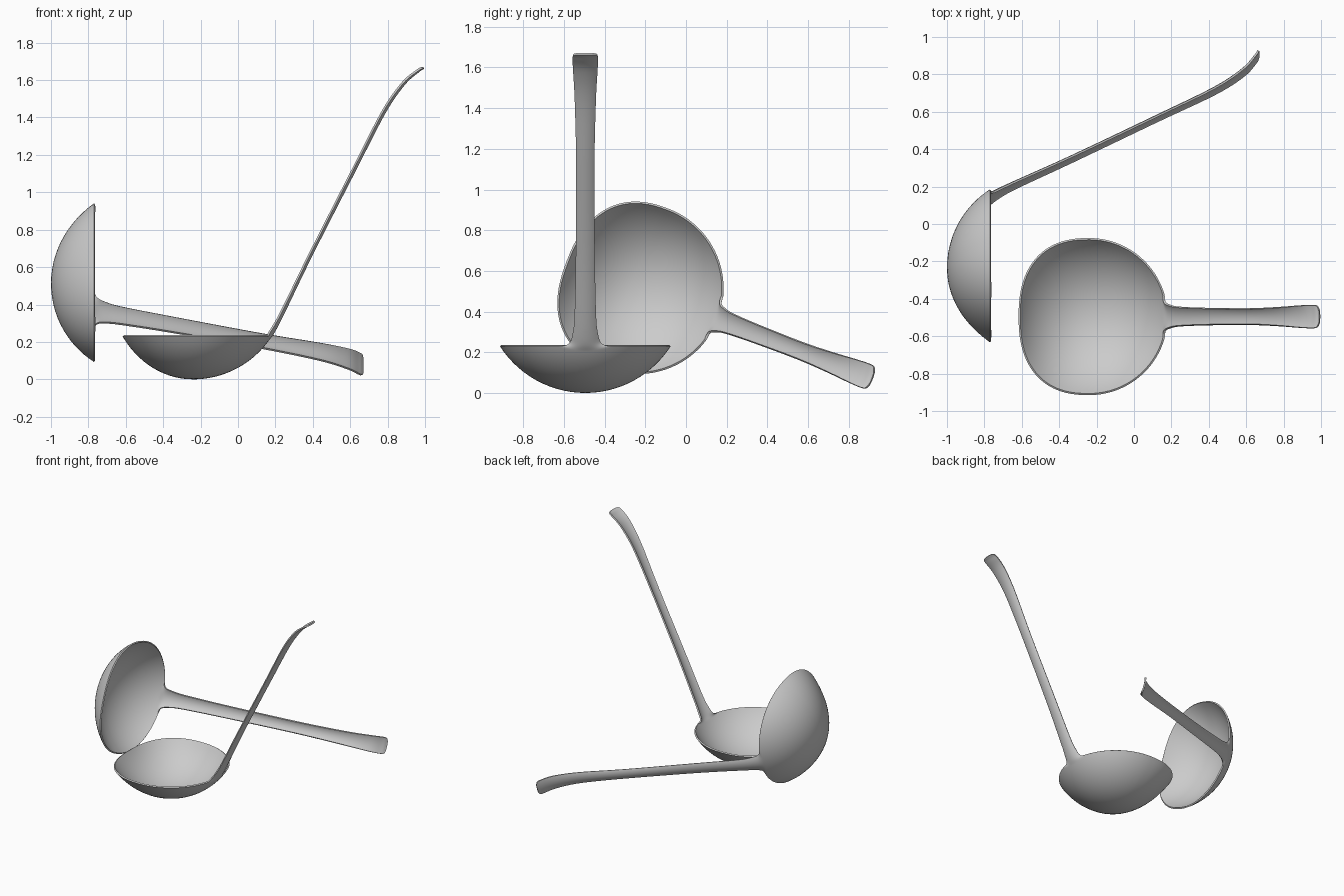
import bpy, math
from mathutils import Matrix

if "Cube" in bpy.data.objects:
    bpy.data.objects.remove(bpy.data.objects["Cube"])

steel = bpy.data.materials.new("brushed steel grey")
steel.diffuse_color = (0.6, 0.6, 0.6, 1)
steel.use_nodes = True
steel.node_tree.nodes["Principled BSDF"].inputs["Base Color"].default_value = steel.diffuse_color

CX, HALF, LEFT, RIM = -0.24, 0.42, 0.377, 0.23      # bowl measures
R = (HALF**2 + RIM**2) / (2 * RIM)                  # bowl sphere radius
SEG = 28                                            # divisions across


def bowl_depth(d):
    return R - math.sqrt(R * R - d * d)


def catmull(p, q, r, s, t):
    return tuple(0.5 * (2*b + (c - a)*t + (2*a - 5*b + 4*c - d)*t*t
                        + (3*b - a - 3*c + d)*t**3)
                 for a, b, c, d in zip(p, q, r, s))


def stations():
    """Cross-sections as (centre x, centre z, edge x, edge z, half width)."""
    rows = []
    # Pouring side of the bowl, slightly squared
    for i in range(24):
        a = math.radians(90 * i / 24)
        u, v = math.cos(a) ** (2 / 2.4), math.sin(a) ** (2 / 2.4)
        x = CX - LEFT * u
        rows.append((x, bowl_depth(HALF * u), x, RIM, HALF * v))
    # Handle side of the bowl
    for i in range(25):
        a = math.radians(90 - 74 * i / 24)
        x = CX + HALF * math.cos(a)
        rows.append((x, bowl_depth(x - CX), x, RIM, HALF * math.sin(a)))
    # Handle: centre x, centre z, half width, trough depth
    handle = [(.187, .236, .078, .020), (.215, .285, .062, .018),
              (.260, .375, .053, .015), (.400, .665, .047, .013),
              (.630, 1.115, .045, .014), (.790, 1.425, .052, .014),
              (.893, 1.575, .060, .012), (.965, 1.640, .063, .009),
              (.988, 1.656, .056, .006), (.996, 1.661, .036, .003)]
    keys = rows[-2:] + [(x, z, x - .88 * s, z + .47 * s, w) for x, z, w, s in handle]
    keys.append(keys[-1])
    for k in range(1, len(keys) - 2):
        for j in range(1, 7):
            rows.append(catmull(*keys[k - 1:k + 3], j / 6))
    return rows


def make_ladle(name, matrix):
    verts, faces = [], []
    rows = stations()
    # Every section is a circular arc from edge to edge
    for xc, zc, xe, ze, w in rows[1:]:
        arc = 2 * math.atan(math.hypot(xe - xc, ze - zc) / w)
        for j in range(SEG + 1):
            a = arc * (2 * j / SEG - 1)
            f = (1 - math.cos(a)) / (1 - math.cos(arc))
            verts.append((xc + (xe - xc) * f, w * math.sin(a) / math.sin(arc),
                          zc + (ze - zc) * f))
    n = SEG + 1
    for i in range(len(rows) - 2):
        for j in range(SEG):
            faces.append((i*n + j, i*n + j + 1, (i+1)*n + j + 1, (i+1)*n + j))
    # Close the pouring end to a single point
    verts.append((rows[0][0], 0, RIM))
    faces += [(len(verts) - 1, j + 1, j) for j in range(SEG)]
    mesh = bpy.data.meshes.new(name)
    mesh.from_pydata(verts, [], faces)
    mesh.materials.append(steel)
    ob = bpy.data.objects.new(name, mesh)
    bpy.context.collection.objects.link(ob)
    ob.matrix_world = matrix
    # Sheet thickness, grown inward
    solid = ob.modifiers.new("thickness", 'SOLIDIFY')
    solid.thickness = 0.011
    solid.offset = -1
    bpy.ops.object.select_all(action='DESELECT')
    ob.select_set(True)
    bpy.context.view_layer.objects.active = ob
    # Make the outside face outward so the thickness goes into the bowl
    if mesh.polygons[20 * SEG + SEG // 2].normal.z > 0:
        mesh.flip_normals()
    bpy.ops.object.modifier_apply(modifier="thickness")
    bpy.ops.object.shade_smooth_by_angle(angle=math.radians(40))
    return ob


# Ladle resting on its bowl
make_ladle("standing_ladle", Matrix.Translation((0, -0.495, 0)))

# Ladle lying on its side, bowl opening along +x, handle sloping down
c, s = math.cos(math.radians(21)), math.sin(math.radians(21))
cy, cz = -0.235, 0.513
make_ladle("lying_ladle", Matrix((
    (0, 0, 1, -1),
    (c, s, 0, cy - c * CX),
    (-s, c, 0, cz + s * CX),
    (0, 0, 0, 1))))
